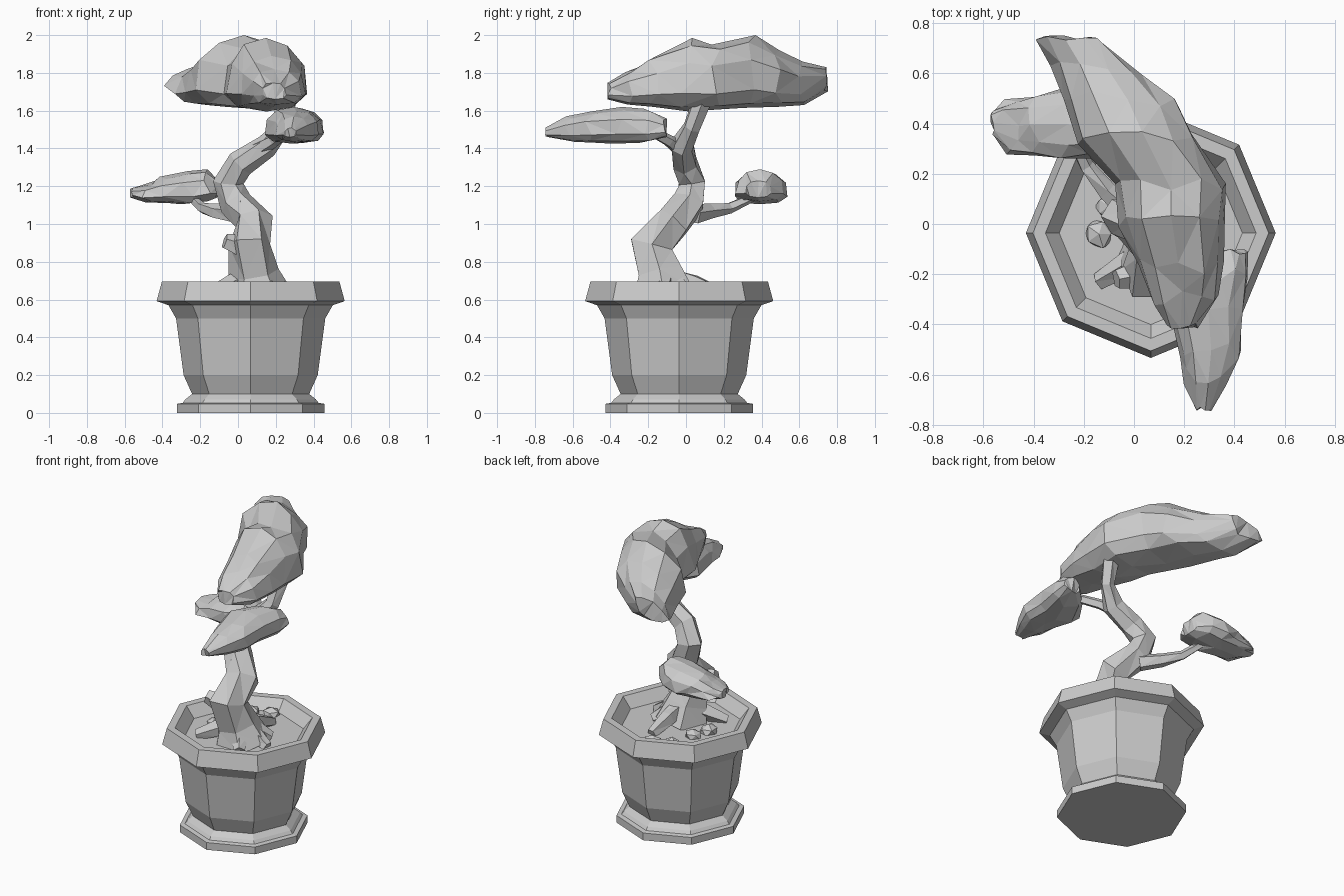
import bpy, bmesh, math, random
from mathutils import Vector

random.seed(11)
cube = bpy.data.objects.get("Cube")
if cube:
    bpy.data.objects.remove(cube, do_unlink=True)

# One plain colour for the whole piece
grey = bpy.data.materials.new("plain grey")
grey.use_nodes = True
colour = (0.6, 0.6, 0.6, 1)
grey.diffuse_color = colour
grey.node_tree.nodes["Principled BSDF"].inputs["Base Color"].default_value = colour


def finish(name, bm, triangles=False):
    """Turn a bmesh into a flat shaded object."""
    bmesh.ops.recalc_face_normals(bm, faces=bm.faces)
    if triangles:
        bmesh.ops.triangulate(bm, faces=bm.faces)
    mesh = bpy.data.meshes.new(name)
    bm.to_mesh(mesh)
    bm.free()
    mesh.materials.append(grey)
    obj = bpy.data.objects.new(name, mesh)
    bpy.context.collection.objects.link(obj)


def skin(name, rings, triangles=False):
    """Bridge a row of point rings and cap both ends."""
    bm = bmesh.new()
    rows = [[bm.verts.new(p) for p in ring] for ring in rings]
    count = len(rows[0])
    for low, high in zip(rows, rows[1:]):
        for k in range(count):
            n = (k + 1) % count
            bm.faces.new((low[k], low[n], high[n], high[k]))
    bm.faces.new(rows[0])
    bm.faces.new(rows[-1])
    finish(name, bm, triangles)


def angles(sides, turn=0.0):
    return [turn + math.tau * k / sides for k in range(sides)]


def limb(name, path, sides=6, rough=0.1):
    """Tapered, slightly knobbly tube; path rows are x, y, z, radius."""
    points = [Vector(row[:3]) for row in path]
    rings = []
    for i, (centre, row) in enumerate(zip(points, path)):
        before, after = points[max(i - 1, 0)], points[min(i + 1, len(points) - 1)]
        along = (after - before).normalized()
        u = Vector((0, 1, 0)).cross(along).normalized()
        v = along.cross(u)
        rings.append([centre + (u * math.cos(a) + v * math.sin(a)) * row[3]
                      * random.uniform(1 - rough, 1 + rough) for a in angles(sides)])
    skin(name, rings, True)


def rounded(value, power=0.75):
    return math.copysign(abs(value) ** power, value)


def foliage(name, sections, peak, along_x=False, sides=10):
    """Faceted leaf pad; rows are position, side from, side to, bottom, top.
    The upper points are drawn in towards the ridge line at peak."""
    rings = []
    for i, (pos, lo, hi, bottom, top) in enumerate(sections):
        loose = 0.035 if 0 < i < len(sections) - 1 else 0.012
        middle = bottom + (top - bottom) * 0.42
        ring = []
        for a in angles(sides, math.pi / sides):
            size = random.uniform(0.93, 1.07)
            c, s = rounded(math.cos(a)) * size, rounded(math.sin(a)) * min(size, 1)
            side = (lo + hi) / 2 + c * (hi - lo) / 2
            side += (peak - side) * 0.2 * max(s, 0)
            z = middle + s * ((top - middle) if s > 0 else (middle - bottom))
            shift = pos + random.uniform(-loose, loose)
            ring.append((shift, side, z) if along_x else (side, shift, z))
        rings.append(ring)
    skin(name, rings, True)


# Octagonal pot with stepped foot, overhanging rim and soil floor
POT_X, POT_Y = 0.067, -0.036
pot_profile = [(0.39, 0), (0.39, 0.048), (0.36, 0.053), (0.345, 0.072), (0.31, 0.1),
               (0.355, 0.2), (0.395, 0.5), (0.435, 0.57), (0.498, 0.592),
               (0.47, 0.695), (0.42, 0.695), (0.365, 0.625)]
skin("pot", [[(POT_X + r * math.cos(a), POT_Y + r * math.sin(a), z)
              for a in angles(8)] for r, z in pot_profile])

# Winding trunk running up to the crown
limb("trunk", [(0.11, -0.12, 0.62, 0.18), (0.09, -0.14, 0.74, 0.135),
               (0.06, -0.18, 0.89, 0.12), (0.08, -0.07, 1.01, 0.105),
               (-0.01, 0.02, 1.11, 0.092), (-0.05, 0.03, 1.22, 0.08),
               (0.01, -0.01, 1.32, 0.07), (0.15, -0.02, 1.41, 0.065),
               (0.23, 0.03, 1.51, 0.045), (0.25, 0.09, 1.66, 0.055)])

# Side branches carrying the two lower pads
limb("front_branch", [(0.09, -0.01, 1.38, 0.05), (0.19, -0.09, 1.44, 0.035),
                      (0.27, -0.2, 1.5, 0.03)], 5)
limb("side_branch", [(-0.01, 0.04, 1.05, 0.055), (-0.11, 0.13, 1.065, 0.04),
                     (-0.19, 0.23, 1.085, 0.03), (-0.26, 0.37, 1.15, 0.022)], 5)

# Pruned stubs on the trunk
limb("upper_stub", [(0.02, -0.03, 1.08, 0.05), (0.04, -0.08, 1.12, 0.03)], 5)
limb("lower_stub", [(0.02, -0.2, 0.88, 0.06), (-0.07, -0.22, 0.91, 0.042)], 5)

# Roots spreading over the soil
for number, (x, y) in enumerate([(0.3, -0.12), (0.12, 0.19), (-0.14, -0.23),
                                 (0.2, -0.27), (0.24, 0.0)]):
    limb("root_%d" % (number + 1),
         [(0.09, -0.1, 0.72, 0.06), ((x + 0.09) / 2, (y - 0.1) / 2, 0.68, 0.055),
          (x, y, 0.63, 0.035)], 5)

# Flattened stones lying on the soil
for number, (x, y, r) in enumerate([(0.05, 0.28, 0.055), (-0.06, 0.23, 0.05),
                                    (-0.14, -0.04, 0.06), (-0.1, 0.07, 0.055)]):
    bm = bmesh.new()
    bmesh.ops.create_icosphere(bm, subdivisions=1, radius=r)
    for v in bm.verts:
        v.co.z *= 0.7
        v.co = v.co * random.uniform(0.85, 1.15) + Vector((x, y, 0.635))
    finish("stone_%d" % (number + 1), bm)

# Large crown, running from front to back
foliage("crown", [(-0.405, 0.13, 0.26, 1.66, 1.75), (-0.3, 0.07, 0.34, 1.63, 1.82),
                  (-0.17, 0.01, 0.36, 1.62, 1.89), (0.0, -0.06, 0.36, 1.595, 1.985),
                  (0.16, -0.07, 0.37, 1.6, 1.96), (0.34, -0.23, 0.24, 1.615, 2.0),
                  (0.5, -0.3, 0.17, 1.62, 1.92), (0.63, -0.35, 0.02, 1.63, 1.86),
                  (0.74, -0.39, -0.17, 1.7, 1.83)], 0.14)

# Middle pad at the front
foliage("front_pad", [(-0.735, 0.24, 0.31, 1.46, 1.51), (-0.61, 0.2, 0.38, 1.435, 1.57),
                      (-0.5, 0.18, 0.43, 1.43, 1.6), (-0.36, 0.14, 0.44, 1.425, 1.62),
                      (-0.21, 0.24, 0.46, 1.43, 1.61), (-0.11, 0.34, 0.46, 1.46, 1.56)],
        0.32)

# Low pad at the side
foliage("side_pad", [(-0.56, 0.35, 0.46, 1.14, 1.19), (-0.49, 0.28, 0.5, 1.115, 1.21),
                     (-0.39, 0.27, 0.52, 1.11, 1.25), (-0.27, 0.25, 0.54, 1.1, 1.28),
                     (-0.17, 0.26, 0.52, 1.12, 1.29), (-0.11, 0.31, 0.45, 1.14, 1.23)],
        0.4, along_x=True)
